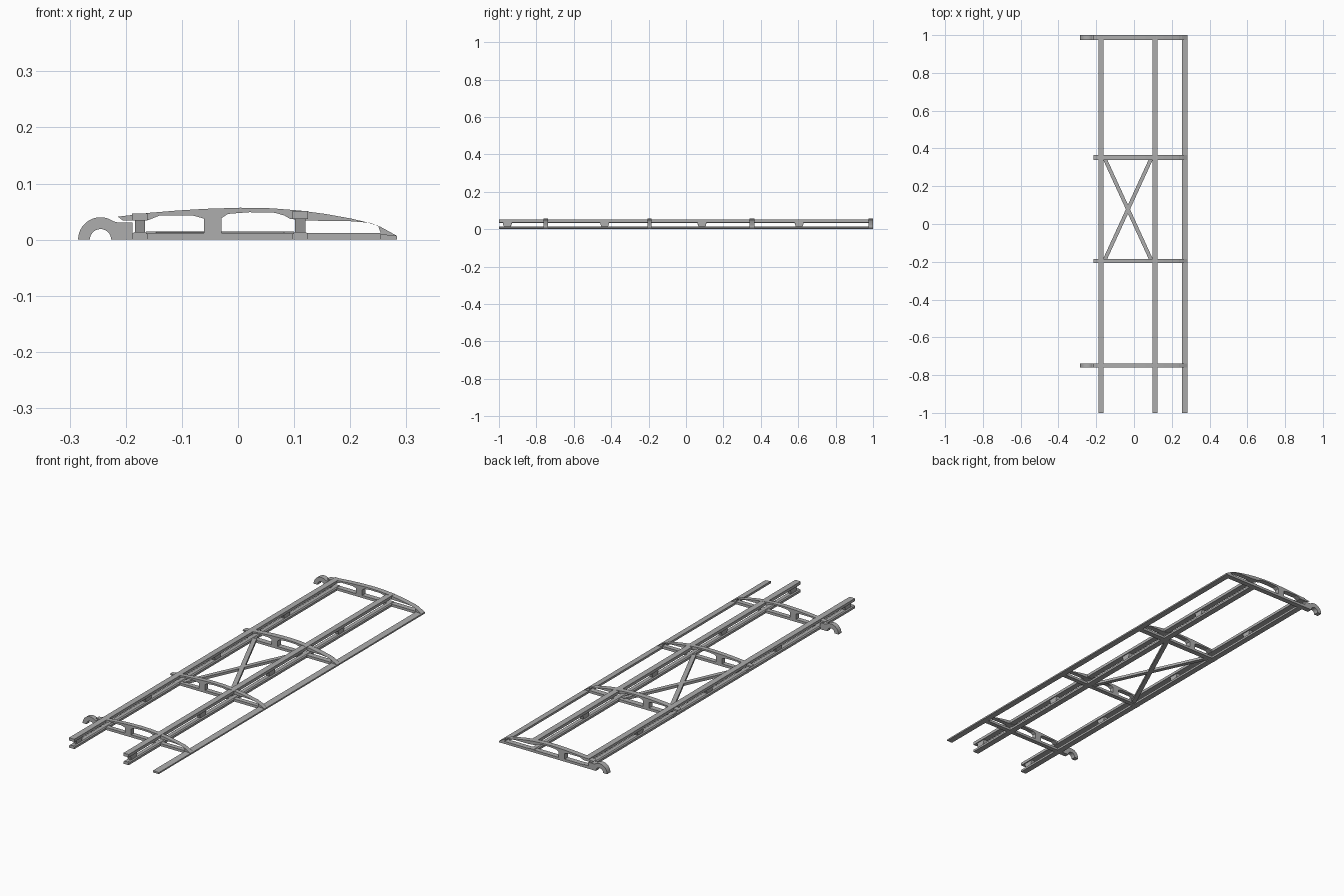
import bpy, bmesh, math
from mathutils import Vector

if "Cube" in bpy.data.objects:
    bpy.data.objects.remove(bpy.data.objects["Cube"], do_unlink=True)

grey = bpy.data.materials.new("frame grey")
grey.use_nodes = True
COLOUR = (0.42, 0.42, 0.42, 1)
grey.diffuse_color = COLOUR
grey.node_tree.nodes["Principled BSDF"].inputs["Base Color"].default_value = COLOUR


def prism(bm, outline, start, depth):
    """Extrude a closed 3D outline along the depth vector."""
    face = bm.faces.new([bm.verts.new(Vector(p) + Vector(start)) for p in outline])
    extruded = bmesh.ops.extrude_face_region(bm, geom=[face])["geom"]
    verts = [v for v in extruded if isinstance(v, bmesh.types.BMVert)]
    bmesh.ops.translate(bm, verts=verts, vec=depth)


def make(name, solids):
    bm = bmesh.new()
    for outline, start, depth in solids:
        prism(bm, outline, start, depth)
    bmesh.ops.recalc_face_normals(bm, faces=bm.faces)
    mesh = bpy.data.meshes.new(name)
    bm.to_mesh(mesh)
    bm.free()
    mesh.materials.append(grey)
    obj = bpy.data.objects.new(name, mesh)
    bpy.context.collection.objects.link(obj)
    return obj


def along_y(points, y0, y1):
    return [(x, 0, z) for x, z in points], (0, y0, 0), (0, y1 - y0, 0)


def rect(x0, x1, z0, z1):
    return [(x0, z0), (x1, z0), (x1, z1), (x0, z1)]


# Spars: two caps held apart by tapered spacer blocks
for name, x, low, high in (("rear_spar", -0.175, 0.034, 0.047),
                           ("main_spar", 0.111, 0.037, 0.051)):
    lower_cap = [(x - 0.014, 0), (x + 0.014, 0), (x + 0.014, 0.010),
                 (x + 0.009, 0.014), (x - 0.009, 0.014), (x - 0.014, 0.010)]
    make(name + "_lower_cap", [along_y(lower_cap, -1, 1)])
    make(name + "_upper_cap", [along_y(rect(x - 0.014, x + 0.014, low, high), -1, 1)])
    spacers = []
    for i in range(4):
        y = -0.955 + 0.52 * i
        outline = [(0, y - 0.018, 0.013), (0, y + 0.018, 0.013),
                   (0, y + 0.025, low), (0, y - 0.025, low)]
        spacers.append((outline, (x - 0.009, 0, 0), (0.018, 0, 0)))
    make(name + "_spacers", spacers)

# Thin edge strip
make("edge_strip", [along_y([(0.254, 0), (0.283, 0), (0.283, 0.007), (0.254, 0.010)], -1, 1)])

# Ribs: curved upper bar, flat lower bar and a flared post
crest = [(-0.214, 0.041), (-0.157, 0.048), (-0.108, 0.052), (-0.059, 0.055),
         (0.004, 0.057), (0.06, 0.056), (0.11, 0.052), (0.155, 0.046),
         (0.2, 0.038), (0.23, 0.031), (0.254, 0.023), (0.283, 0.007)]
belly = [(0.283, 0), (0.254, 0), (0.254, 0.013), (0.25, 0.024), (0.236, 0.030), (0.2, 0.033),
         (0.128, 0.034), (0.093, 0.037), (0.083, 0.043), (0.066, 0.048),
         (0.02, 0.049), (-0.018, 0.046), (-0.03, 0.038), (-0.062, 0.038),
         (-0.08, 0.043), (-0.14, 0.043), (-0.16, 0.035), (-0.205, 0.034)]
post = [(-0.061, 0.011), (-0.029, 0.011), (-0.029, 0.040), (-0.061, 0.040)]
ribs = ((-0.75, 0.011, True), (-0.196, 0.011, False),
        (0.352, 0.013, False), (0.9875, 0.0125, True))

# Half-ring hook profile with a tail reaching the rib
steps = 14
outer = [(-0.245 - 0.040 * math.cos(a), 0.040 * math.sin(a))
         for a in (math.radians(125) * i / steps for i in range(steps + 1))]
inner = [(-0.245 + 0.019 * math.cos(a), 0.019 * math.sin(a))
         for a in (math.pi * i / steps for i in range(steps + 1))]
hook = outer + [(-0.215, 0.031), (-0.188, 0.031), (-0.188, 0)] + inner

for number, (y, half, hooked) in enumerate(ribs, 1):
    y0, y1 = y - half, y + half
    make(f"rib_{number}", [along_y(crest + belly, y0, y1),
                           along_y(rect(-0.19, 0.256, 0, 0.012), y0, y1),
                           along_y(post, y0, y1)])
    if hooked:
        make(f"hook_{number}", [along_y(hook, y0, y1)])

# Diagonal cross braces between the two middle ribs
for name, side in (("brace_a", 1), ("brace_b", -1)):
    centre = Vector((-0.032, 0.078, 0.003))
    run = Vector((0.123 * side, 0.268, 0))
    across = Vector((-run.y, run.x, 0)).normalized() * 0.010
    outline = [run + across, run - across, -run - across, -run + across]
    make(name, [(outline, centre, (0, 0, 0.012))])
